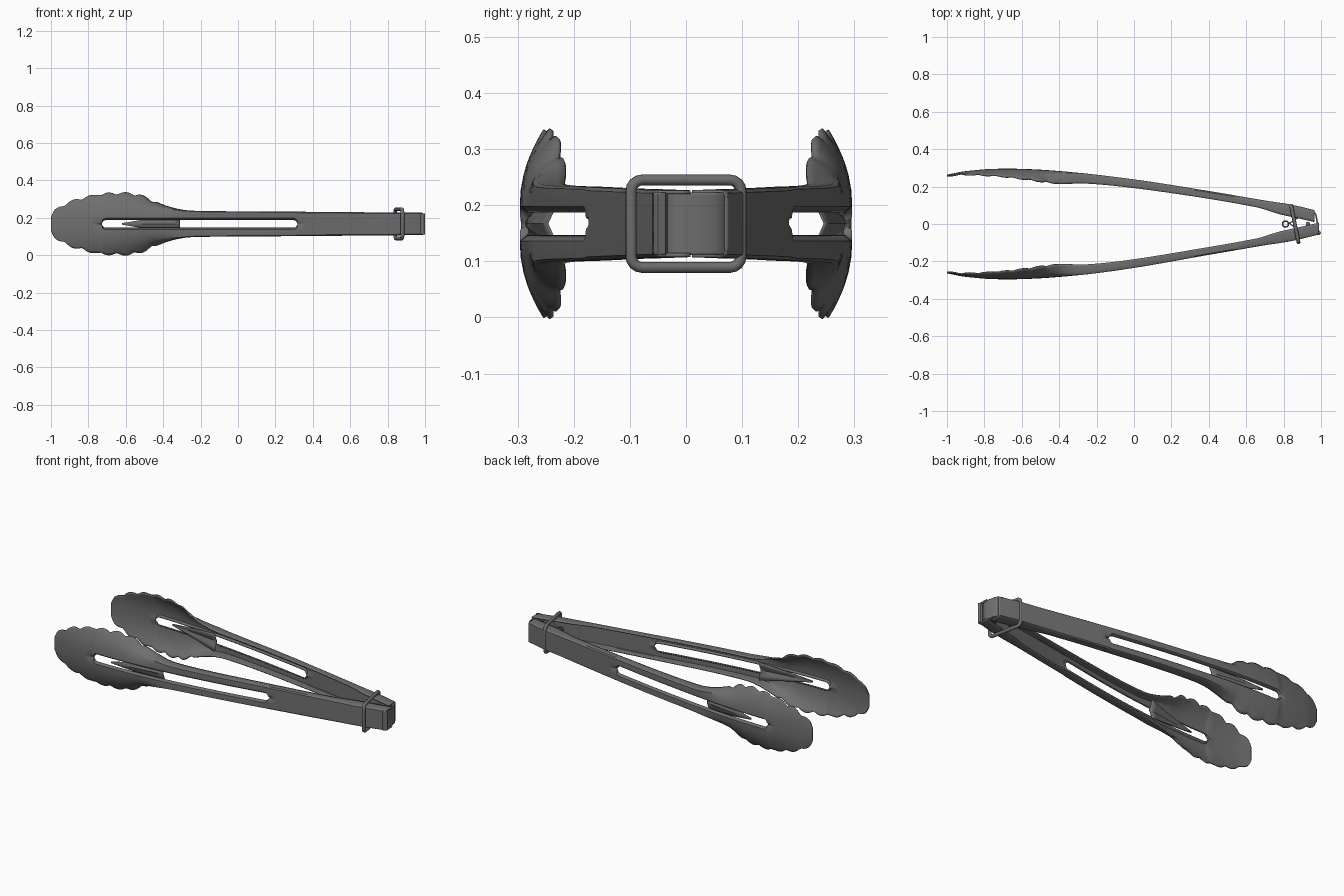
import bpy, bmesh, math

cube = bpy.data.objects.get("Cube")
if cube:
    bpy.data.objects.remove(cube, do_unlink=True)

steel = bpy.data.materials.new("dark_grey_steel")
steel.use_nodes = True
GREY = (0.16, 0.16, 0.16, 1)
steel.diffuse_color = GREY
steel.node_tree.nodes["Principled BSDF"].inputs["Base Color"].default_value = GREY

MID = 0.167                     # height of the tongs' centre line
SLOT_A, SLOT_B, SLOT_R = -0.73, 0.32, 0.023
LIP = 0.009


def curve_at(table, x):
    """Smooth interpolation through (position, value) pairs."""
    n = len(table) - 1
    i = 0
    while i < n - 1 and x > table[i + 1][0]:
        i += 1

    def slope(k):
        a, b = table[max(k - 1, 0)], table[min(k + 1, n)]
        return (b[1] - a[1]) / (b[0] - a[0])
    (xa, ya), (xb, yb) = table[i], table[i + 1]
    h = xb - xa
    t = min(max((x - xa) / h, 0), 1)
    return ((2*t**3 - 3*t*t + 1) * ya + (t**3 - 2*t*t + t) * h * slope(i)
            + (3*t*t - 2*t**3) * yb + (t**3 - t*t) * h * slope(i + 1))


def smoothstep(a, b, x):
    t = min(max((x - a) / (b - a), 0), 1)
    return t * t * (3 - 2 * t)


OUTER = [(-1, .26), (-.9, .279), (-.7, .293), (-.4, .28), (0, .235),
         (.4, .173), (.7, .122), (.84, .1), (1, .062)]
WIDTH = [(-1, .04), (-.98, .075), (-.9, .122), (-.75, .16), (-.6, .168),
         (-.52, .155), (-.4, .1), (-.3, .073), (-.2, .066), (.3, .062), (1, .056)]
DEPTH = [(-1, .004), (-.8, .03), (-.6, .052), (-.42, .066), (-.25, .05),
         (0, .043), (.65, .04), (.8, .06), (1, .06)]


def outer_y(x, side):
    shift = 0.012 * smoothstep(-.3, .5, x) if side < 0 else 0
    return curve_at(OUTER, x) - shift


def finish(name, bm, thick=0):
    mesh = bpy.data.meshes.new(name)
    bmesh.ops.recalc_face_normals(bm, faces=bm.faces)
    bm.to_mesh(mesh)
    bm.free()
    ob = bpy.data.objects.new(name, mesh)
    bpy.context.collection.objects.link(ob)
    mesh.materials.append(steel)
    if thick:
        mod = ob.modifiers.new("sheet_thickness", 'SOLIDIFY')
        mod.thickness, mod.offset = thick, 0
    bpy.ops.object.select_all(action='DESELECT')
    ob.select_set(True)
    bpy.context.view_layer.objects.active = ob
    bpy.ops.object.shade_smooth_by_angle(angle=math.radians(40))
    return ob


def loft(name, rows, thick, keep=lambda i, j: True):
    bm = bmesh.new()
    grid = [[bm.verts.new(p) for p in row] for row in rows]
    for i in range(len(grid) - 1):
        for j in range(len(grid[i]) - 1):
            if keep(i, j):
                bm.faces.new((grid[i][j], grid[i + 1][j],
                              grid[i + 1][j + 1], grid[i][j + 1]))
    loose = [v for v in bm.verts if not v.link_faces]
    bmesh.ops.delete(bm, geom=loose, context='VERTS')
    return finish(name, bm, thick)


def wire(name, points, radius, cyclic=False):
    data = bpy.data.curves.new(name, 'CURVE')
    data.dimensions = '3D'
    data.bevel_depth, data.bevel_resolution = radius, 3
    data.use_fill_caps = True
    spline = data.splines.new('POLY')
    spline.points.add(len(points) - 1)
    for p, co in zip(spline.points, points):
        p.co = (*co, 1)
    spline.use_cyclic_u = cyclic
    data.materials.append(steel)
    ob = bpy.data.objects.new(name, data)
    bpy.context.collection.objects.link(ob)
    bpy.ops.object.select_all(action='DESELECT')
    ob.select_set(True)
    bpy.context.view_layer.objects.active = ob
    bpy.ops.object.convert(target='MESH')
    bpy.ops.object.shade_smooth_by_angle(angle=math.radians(40))


# Stations along an arm, denser at the round ends of the slot
def stations(end):
    xs = [-1 + (end + 1) * i / 180 for i in range(181)]
    xs = [x for x in xs if min(abs(x - SLOT_A), abs(x - SLOT_B)) > SLOT_R * 1.2]
    for k in (0, .06, .25, .55, 1):
        xs += [SLOT_A + SLOT_R * k, SLOT_B - SLOT_R * k]
    return sorted(xs)


def slot_half(x):
    e = min(x - SLOT_A, SLOT_B - x) / SLOT_R
    if e <= 0:
        return 0.003
    return max(0.003, SLOT_R * math.sqrt(1 - (1 - min(e, 1)) ** 2))


ACROSS = [0, .2, .4, .55, .65, .8, .9, 1]


def arm_row(x, side):
    in_slot = SLOT_A - 1e-6 <= x <= SLOT_B + 1e-6
    s = slot_half(x)
    w, d = curve_at(WIDTH, x), curve_at(DEPTH, x)
    scallop = abs(math.sin(math.pi * (x + 1.02) / .093))
    dip = .016 * (1 - scallop) * (1 - smoothstep(-.46, -.4, x))
    channel = smoothstep(-.5, -.26, x)
    base = s + LIP
    half = [(s, -.012 if in_slot else 0)]
    for v in ACROSS:
        # scalloped bowl blended into a U channel
        bowl_z = base + (w - base) * v - dip * v ** 4
        bowl_y = -d * v * v + dip * .4 * v ** 4
        chan_z = base + (w - base) * min(1, v / .6)
        chan_y = -d * max(0, (v - .6) / .4)
        half.append((bowl_z + (chan_z - bowl_z) * channel,
                     bowl_y + (chan_y - bowl_y) * channel))
    y = outer_y(x, side)
    full = [(-z, dy) for z, dy in reversed(half)] + half
    return [(x, side * (y + dy), MID + z) for z, dy in full]


for label, side, end in (("back", 1, .965), ("front", -1, .99)):
    xs = stations(end)
    centre = len(ACROSS)

    def keep(i, j):
        mid = (xs[i] + xs[i + 1]) / 2
        return j != centre or not SLOT_A < mid < SLOT_B
    loft(label + "_arm", [arm_row(x, side) for x in xs], .007, keep)

    # Folded tapering web inside the bowl
    rows = []
    for k in range(9):
        t = k / 8
        x = -.62 + .31 * t
        y = outer_y(x, side) - .008
        half = .004 + .05 * t
        rows.append([(x, side * (y - drop * t), MID + half * f)
                     for f, drop in ((-1, .035), (-.5, .028), (0, .016),
                                     (.5, .028), (1, .035))])
    loft(label + "_bowl_web", rows, .005)


# Curved plates that close the hinge end
def end_plate(name, path, half):
    rows = [[(x, y, MID + half * f) for f in (-1, -.9, 0, .9, 1)] for x, y in path]
    loft(name, rows, .008)


end_plate("back_end_plate", [(.94, .076), (.96, .068), (.972, .05), (.978, .02),
                             (.98, -.01), (.978, -.033)], .056)
end_plate("front_end_plate", [(.975, -.056), (.99, -.054), (.996, -.049),
                              (.992, -.04), (.97, -.034), (.9, -.028)], .056)

# Sliding lock ring: a rounded rectangle, tilted across the hinge
ring = []
for q, (sy, sz) in enumerate(((1, 1), (-1, 1), (-1, -1), (1, -1))):
    for k in range(5):
        a = math.pi / 2 * (q + k / 4)
        y = sy * .078 + .02 * math.cos(a)
        z = sz * .058 + .02 * math.sin(a)
        ring.append((.86 - .2 * y, y, MID + z))
wire("lock_ring", ring, .01, True)

# Hinge pin and opening spring
wire("hinge_pin", [(.93, 0, MID - .05), (.93, 0, MID + .05)], .012)
coil = [(.81 + .016 * math.cos(a * .5), .016 * math.sin(a * .5),
         MID - .04 + .08 * a / 90) for a in range(91)]
coil = [(.9, .05, MID - .04)] + coil + [(.9, -.05, MID + .04)]
wire("hinge_spring", coil, .004)
